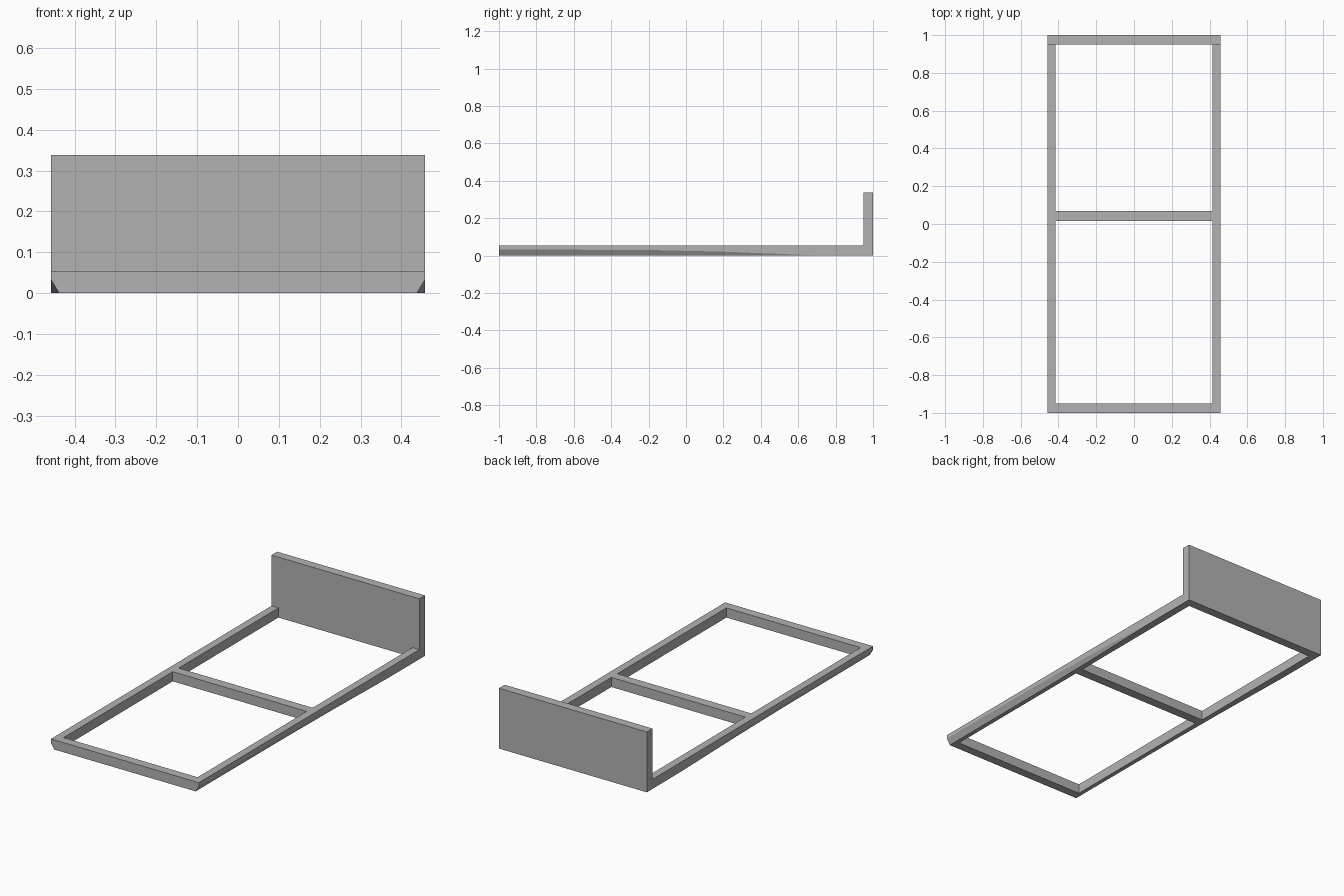
import bpy, bmesh

cube = bpy.data.objects.get("Cube")
if cube:
    bpy.data.objects.remove(cube, do_unlink=True)

HALF_W, INNER, RAIL_H = 0.458, 0.415, 0.054

grey = bpy.data.materials.new("plain grey")
grey.use_nodes = True
color = (0.45, 0.45, 0.45, 1)
grey.diffuse_color = color
grey.node_tree.nodes["Principled BSDF"].inputs["Base Color"].default_value = color


def finish(name, bm):
    bmesh.ops.recalc_face_normals(bm, faces=bm.faces)
    mesh = bpy.data.meshes.new(name)
    bm.to_mesh(mesh)
    bm.free()
    mesh.materials.append(grey)
    obj = bpy.data.objects.new(name, mesh)
    bpy.context.collection.objects.link(obj)
    return obj


def box(name, half_x, y0, y1, z0, z1):
    bm = bmesh.new()
    bmesh.ops.create_cube(bm, size=1)
    for v in bm.verts:
        v.co.x *= 2 * half_x
        v.co.y = y1 if v.co.y > 0 else y0
        v.co.z = z1 if v.co.z > 0 else z0
    return finish(name, bm)


def side_rail(name, side):
    """Long rail whose lower outer chamfer fades out towards the back."""
    bm = bmesh.new()
    rings = []
    for y, cut in ((-1, 0.033), (-0.2, 0.03), (0.2, 0.021), (0.7, 0.001), (1, 0.0005)):
        profile = [(INNER, 0), (HALF_W - cut * 0.6, 0), (HALF_W, cut),
                   (HALF_W, RAIL_H), (INNER, RAIL_H)]
        rings.append([bm.verts.new((side * x, y, z)) for x, z in profile])
    for a, b in zip(rings, rings[1:]):
        for i in range(len(a)):
            j = (i + 1) % len(a)
            bm.faces.new((a[i], a[j], b[j], b[i]))
    bm.faces.new(rings[0])
    bm.faces.new(rings[-1])
    return finish(name, bm)


# Side rails
side_rail("left_rail", 1)
side_rail("right_rail", -1)

# Cross pieces between the rails
for name, y0, y1 in (("front_rail", -1, -0.95), ("middle_slat", 0.015, 0.068),
                     ("back_rail", 0.95, 1)):
    box(name, INNER, y0, y1, 0, RAIL_H)

# Headboard standing on the back end
box("headboard", HALF_W, 0.95, 1, RAIL_H, 0.338)
